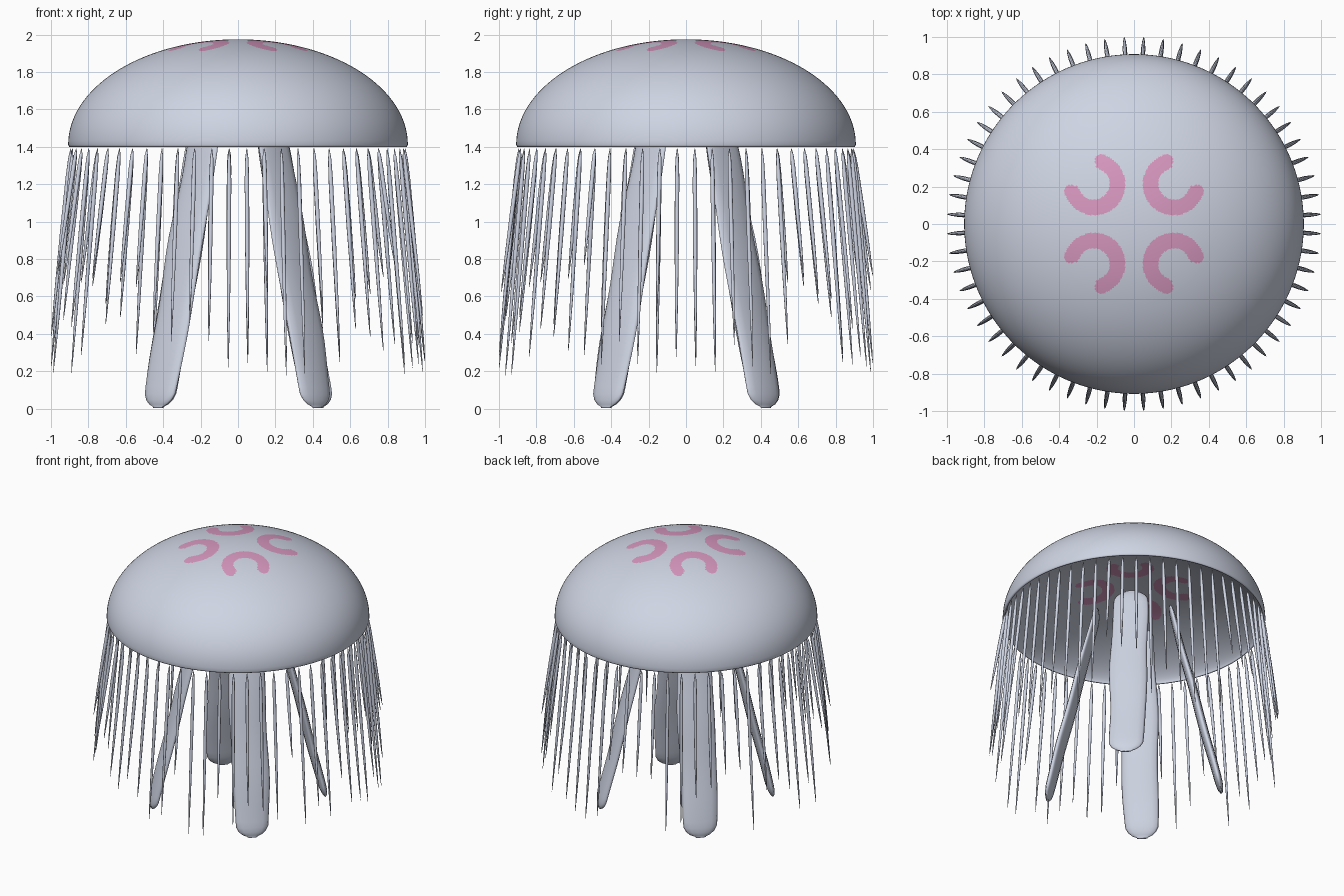
import bpy, bmesh, math, random
from mathutils import Vector

random.seed(4)
RIM_Z, RIM_R, BELL_H = 1.40, 0.908, 0.575
HOLLOW_R, HOLLOW_H = 0.892, 0.267

if "Cube" in bpy.data.objects:
    bpy.data.objects.remove(bpy.data.objects["Cube"])


def material(name, rgb):
    m = bpy.data.materials.new(name)
    m.use_nodes = True
    color = (*rgb, 1)
    m.diffuse_color = color
    m.node_tree.nodes["Principled BSDF"].inputs["Base Color"].default_value = color
    return m


pale = material("pale blue grey", (0.62, 0.66, 0.77))
pink = material("pink", (0.68, 0.31, 0.52))


def finish(bm, name, *mats):
    bmesh.ops.recalc_face_normals(bm, faces=bm.faces)
    mesh = bpy.data.meshes.new(name)
    bm.to_mesh(mesh)
    bm.free()
    for mat in mats:
        mesh.materials.append(mat)
    mesh.shade_smooth()
    ob = bpy.data.objects.new(name, mesh)
    bpy.context.collection.objects.link(ob)


def bridge(bm, rings):
    """Join successive closed rings of vertices with quads."""
    for a, b in zip(rings, rings[1:]):
        n = len(a)
        for i in range(n):
            j = (i + 1) % n
            bm.faces.new((a[i], a[j], b[j], b[i]))


def loft(bm, stations, side, front, sides):
    """Skin elliptical sections given as (centre, half width, half depth)."""
    rings = []
    for c, w, d in stations:
        ring = []
        for k in range(sides):
            a = math.tau * k / sides
            ring.append(bm.verts.new(c + side * (w * math.cos(a)) + front * (d * math.sin(a))))
        rings.append(ring)
    bridge(bm, rings)
    bm.faces.new(rings[0])
    bm.faces.new(rings[-1])


def in_marking(x, y):
    """True inside the four horseshoes, which open outward on the diagonals."""
    dx, dy = abs(x) - 0.212, abs(y) - 0.212
    turn = abs(math.atan2(dy - dx, -dx - dy))
    s = turn / math.radians(134)
    if s > 1:
        return False
    half = 0.043 - 0.004 * s
    end = max(0, (s - 0.88) / 0.12)
    mid = 0.165 - half
    return abs(math.hypot(dx, dy) - mid) < half * math.sqrt(1 - end * end)


# Bell: thick dome, shallow hollow below, rounded rim; horseshoes on both faces
def bell():
    bm = bmesh.new()
    segs, fine, coarse = 288, 70, 28
    fractions = [0.47 * i / fine for i in range(1, fine + 1)]
    start = math.asin(0.47)
    fractions += [math.sin(start + (math.pi / 2 - start) * i / coarse) for i in range(1, coarse + 1)]

    def half_profile(radius, base, height, power):
        return [(radius * f, base + height * max(0, 1 - f * f) ** power) for f in fractions]

    outer = half_profile(RIM_R, RIM_Z + 0.012, BELL_H - 0.012, 0.5)
    inner = half_profile(HOLLOW_R, RIM_Z + 0.004, HOLLOW_H - 0.004, 0.7)
    rim = [(RIM_R - 0.002, RIM_Z + 0.005), (RIM_R - 0.006, RIM_Z), (HOLLOW_R + 0.003, RIM_Z)]
    profile = outer + rim + inner[::-1]
    rings = [[bm.verts.new((r * math.cos(math.tau * k / segs), r * math.sin(math.tau * k / segs), z))
              for k in range(segs)] for r, z in profile]
    bridge(bm, rings)
    for ring, top in ((rings[0], RIM_Z + BELL_H), (rings[-1], RIM_Z + HOLLOW_H)):
        tip = bm.verts.new((0, 0, top))
        for k in range(segs):
            bm.faces.new((ring[k], ring[(k + 1) % segs], tip))
    for f in bm.faces:
        c = f.calc_center_median()
        f.material_index = int(in_marking(c.x, c.y))
    finish(bm, "bell", pale, pink)


bell()


# Oral arms: four flat, faintly rippled ribbons on the diagonals
def oral_arm(index):
    bm = bmesh.new()
    a = math.pi / 4 + index * math.pi / 2
    out = Vector((math.cos(a), math.sin(a), 0))
    side = Vector((-math.sin(a), math.cos(a), 0))
    steps = 28
    stations = []
    for i in range(steps + 1):
        t = (1 - math.cos(math.pi * i / steps)) / 2
        ends = min(1, t / 0.06, (1 - t) / 0.06)
        taper = math.sqrt(max(0.1, 1 - (1 - ends) ** 2))
        ripple = math.sin(t * 15 + index)
        centre = out * (0.25 + 0.355 * t + 0.002 * ripple) + side * (0.004 * math.sin(t * 11))
        centre.z = 1.49 - 1.485 * t
        width = 0.115 + 0.015 * math.sin(math.pi * t) + 0.003 * ripple
        depth = 0.02 + 0.011 * math.sin(math.pi * min(1, t * 0.8))
        stations.append((centre, width * taper, depth * taper))
    loft(bm, stations, side, out, 14)
    finish(bm, f"oral_arm_{index + 1}", pale)


for i in range(4):
    oral_arm(i)


# Tentacles: thin spindles of varied length all round the rim
COUNT = 60
THICKNESS = [(0, 0.002), (0.05, 0.009), (0.15, 0.012), (0.45, 0.0115), (0.75, 0.008),
             (0.93, 0.004), (1, 0.001)]
bm = bmesh.new()
for i in range(COUNT):
    a = math.tau * (i + 0.5) / COUNT
    out = Vector((math.cos(a), math.sin(a), 0))
    side = Vector((-math.sin(a), math.cos(a), 0))
    low = 0.17 + 0.6 * random.random() ** 1.35
    stations = []
    for t, r in THICKNESS:
        centre = out * (0.895 + 0.105 * t)
        centre.z = 1.39 + (low - 1.39) * t
        stations.append((centre, r, r))
    loft(bm, stations, side, out, 8)
finish(bm, "tentacles", pale)
